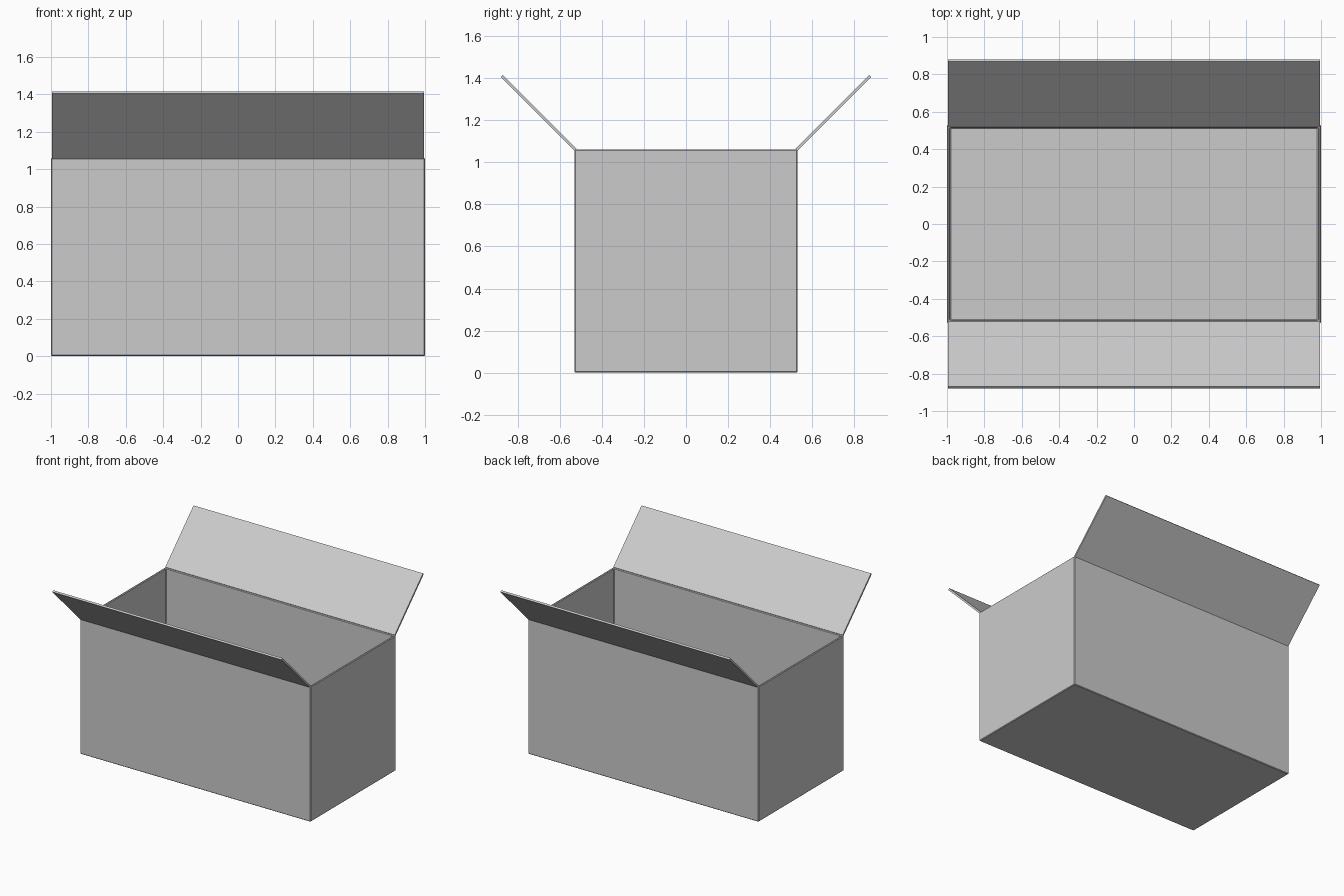
import bpy, bmesh, math

if "Cube" in bpy.data.objects:
    bpy.data.objects.remove(bpy.data.objects["Cube"])

LENGTH, WIDTH, HEIGHT, WALL = 2.0, 1.06, 1.06, 0.022
FLAP_LEN, FLAP_T, ANGLE = 0.495, 0.014, math.radians(45)


def make_object(name, bm):
    bmesh.ops.recalc_face_normals(bm, faces=bm.faces[:])
    mesh = bpy.data.meshes.new(name)
    bm.to_mesh(mesh)
    bm.free()
    obj = bpy.data.objects.new(name, mesh)
    bpy.context.collection.objects.link(obj)
    return obj


# Open carton: cuboid with inset top pushed down to the floor
bm = bmesh.new()
bmesh.ops.create_cube(bm, size=1)
for v in bm.verts:
    v.co = (v.co.x * LENGTH, v.co.y * WIDTH, (v.co.z + 0.5) * HEIGHT)
top = max(bm.faces, key=lambda f: f.calc_center_median().z)
bmesh.ops.inset_region(bm, faces=[top], thickness=WALL)
walls = bmesh.ops.extrude_discrete_faces(bm, faces=[top])["faces"]
bmesh.ops.translate(bm, verts=walls[0].verts[:], vec=(0, 0, WALL - HEIGHT))
carton = make_object("carton_body", bm)

# Slightly softened cardboard edges
bevel = carton.modifiers.new("edge_bevel", "BEVEL")
bevel.width = 0.005
bevel.segments = 1


# Long flaps folded outwards, hinged on the top edges
def make_flap(name, side):
    c, s = math.cos(ANGLE), math.sin(ANGLE)
    hinge_y, hinge_z = WIDTH / 2, HEIGHT
    outline = [(0, 0), (FLAP_LEN, 0), (FLAP_LEN, FLAP_T), (0, FLAP_T)]
    bm = bmesh.new()
    verts = [bm.verts.new((-0.995,
                           side * (hinge_y + u * c - t * s),
                           hinge_z - 0.006 + u * s + t * c)) for u, t in outline]
    face = bm.faces.new(verts)
    ext = bmesh.ops.extrude_face_region(bm, geom=[face])
    new = [g for g in ext["geom"] if isinstance(g, bmesh.types.BMVert)]
    bmesh.ops.translate(bm, verts=new, vec=(1.99, 0, 0))
    return make_object(name, bm)


make_flap("front_flap", -1)
make_flap("back_flap", 1)
